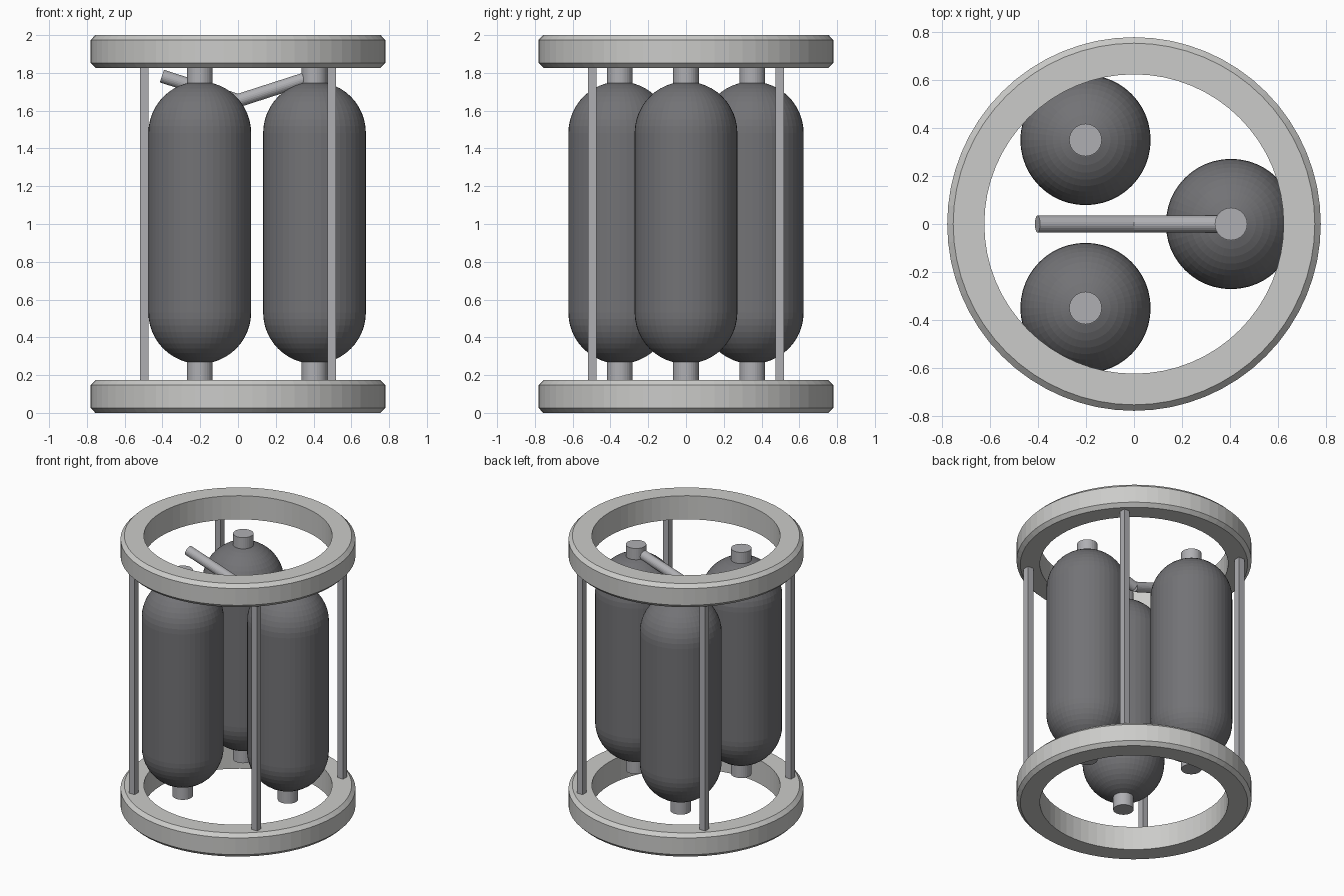
import bpy
import bmesh
from math import cos, sin, pi
from mathutils import Matrix, Vector

cube = bpy.data.objects.get("Cube")
if cube:
    bpy.data.objects.remove(cube, do_unlink=True)


def material(name, r, g, b):
    m = bpy.data.materials.new(name)
    m.use_nodes = True
    m.diffuse_color = (r, g, b, 1)
    m.node_tree.nodes["Principled BSDF"].inputs["Base Color"].default_value = (r, g, b, 1)
    return m


light = material("light grey", 0.6, 0.6, 0.585)
steel = material("steel grey", 0.43, 0.43, 0.45)
dark = material("dark grey", 0.17, 0.17, 0.18)


def finish(name, bm, mat):
    bmesh.ops.recalc_face_normals(bm, faces=bm.faces)
    mesh = bpy.data.meshes.new(name)
    bm.to_mesh(mesh)
    bm.free()
    mesh.materials.append(mat)
    obj = bpy.data.objects.new(name, mesh)
    bpy.context.collection.objects.link(obj)
    return obj


def lathe(name, profile, steps, mat, centre=(0, 0), closed=False):
    """Revolve an (r, z) profile about a vertical axis."""
    bm = bmesh.new()
    verts = [bm.verts.new((r, 0, z)) for r, z in profile]
    pairs = list(zip(verts, verts[1:]))
    if closed:
        pairs.append((verts[-1], verts[0]))
    edges = [bm.edges.new(p) for p in pairs]
    bmesh.ops.spin(bm, geom=verts + edges, cent=(0, 0, 0), axis=(0, 0, 1),
                   angle=2 * pi, steps=steps)
    bmesh.ops.remove_doubles(bm, verts=bm.verts, dist=0.0005)
    bmesh.ops.translate(bm, verts=bm.verts, vec=(*centre, 0))
    return finish(name, bm, mat)


def rod(name, start, end, radius, mat, sides=24):
    a, b = Vector(start), Vector(end)
    axis = b - a
    turn = axis.to_track_quat('Z', 'Y').to_matrix().to_4x4()
    bm = bmesh.new()
    bmesh.ops.create_cone(bm, cap_ends=True, segments=sides, radius1=radius,
                          radius2=radius, depth=axis.length,
                          matrix=Matrix.Translation((a + b) / 2) @ turn)
    return finish(name, bm, mat)


# End rings with chamfered outer rims
RING_H, OUT, INN, CH = 0.173, 0.78, 0.625, 0.025
for name, z in (("bottom_ring", 0), ("top_ring", 2 - RING_H)):
    top = z + RING_H
    lathe(name, [(INN, z), (OUT - CH, z), (OUT, z + CH), (OUT, top - CH),
                 (OUT - CH, top), (INN, top)], 64, light, closed=True)

# Square posts joining the rings
for x in (-0.497, 0.497):
    for y in (-0.497, 0.497):
        bm = bmesh.new()
        bmesh.ops.create_cube(bm, size=1, matrix=Matrix.Translation((x, y, 1))
                              @ Matrix.Diagonal((0.046, 0.046, 2 - 2 * RING_H, 1)))
        finish("post", bm, steel)

# Three capsule tanks with a neck at each end
R, LOW, HIGH, RINGS = 0.272, 0.532, 1.482, 12
arc = [i * pi / 2 / RINGS for i in range(RINGS + 1)]
capsule = [(R * sin(t), LOW - R * cos(t)) for t in arc]
capsule += [(R * cos(t), HIGH + R * sin(t)) for t in arc]
for i in range(3):
    a = i * 2 * pi / 3
    x, y = 0.405 * cos(a), 0.405 * sin(a)
    lathe("tank", capsule, 48, dark, (x, y))
    rod("bottom_neck", (x, y, 0.175), (x, y, 0.3), 0.068, steel, 32)
    rod("top_neck", (x, y, 1.71), (x, y, 1.828), 0.068, steel, 32)

# Shallow V of feed pipes above the tanks
for name, side in (("left_pipe", 1), ("right_pipe", -1)):
    rod(name, (0, 0, 1.653), (side * 0.403, 0, 1.783), 0.035, steel)
